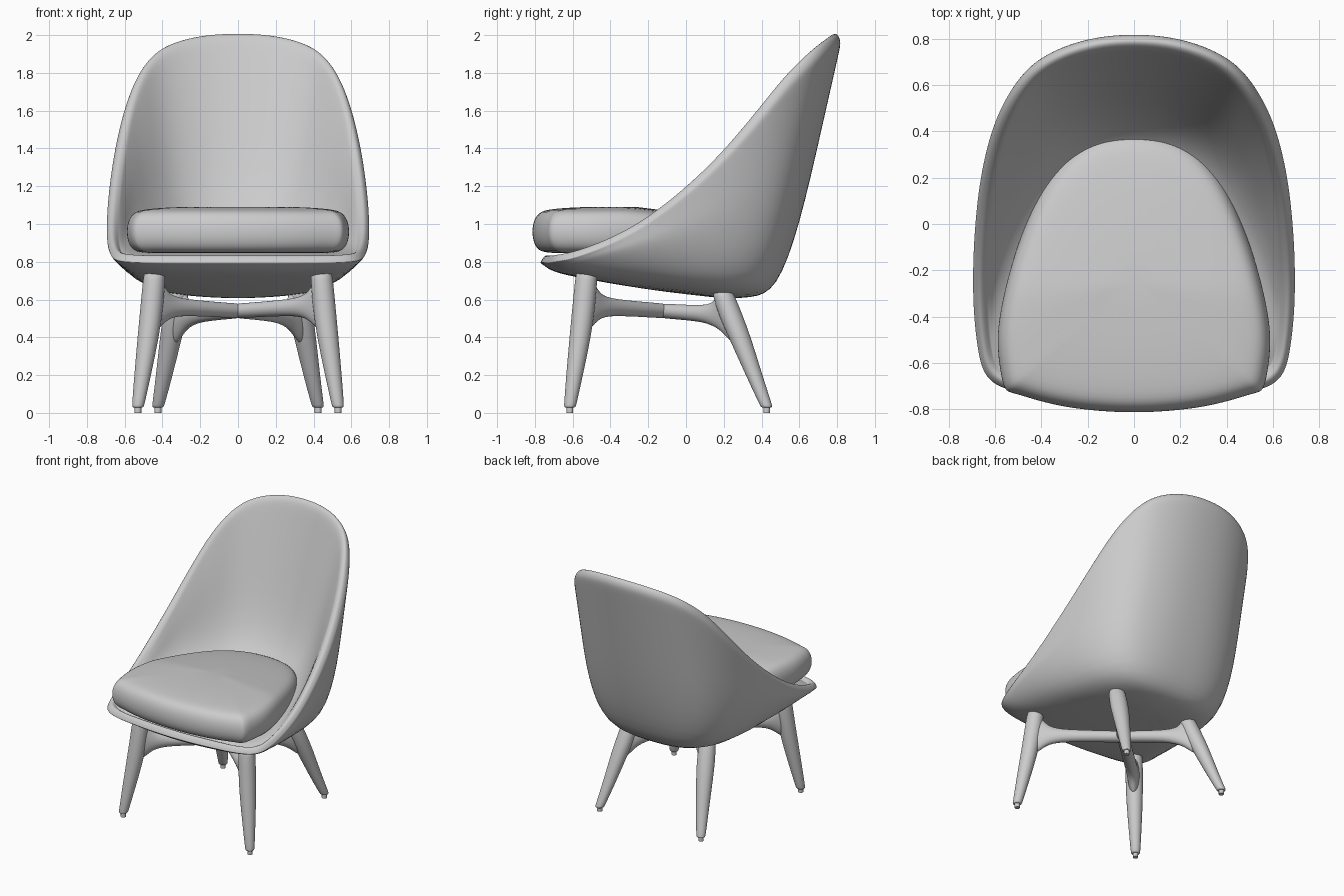
import bpy, bmesh, math
from mathutils import Vector as V

if "Cube" in bpy.data.objects:
    bpy.data.objects.remove(bpy.data.objects["Cube"])


def loft(name, rings, start=None, end=None, levels=2):
    """Skin closed rings; ends close to a pole point or a flat cap."""
    bm = bmesh.new()
    vs = [[bm.verts.new(p) for p in r] for r in rings]
    n = len(rings[0])
    for a, b in zip(vs, vs[1:]):
        for i in range(n):
            j = (i + 1) % n
            bm.faces.new((a[i], a[j], b[j], b[i]))
    for ring, pole in ((vs[0], start), (vs[-1], end)):
        if pole is None:
            bm.faces.new(ring)
        else:
            c = bm.verts.new(pole)
            for i in range(n):
                bm.faces.new((ring[i], ring[(i + 1) % n], c))
    bmesh.ops.recalc_face_normals(bm, faces=bm.faces)
    me = bpy.data.meshes.new(name)
    bm.to_mesh(me)
    bm.free()
    for p in me.polygons:
        p.use_smooth = True
    ob = bpy.data.objects.new(name, me)
    bpy.context.collection.objects.link(ob)
    if levels:
        m = ob.modifiers.new("smooth", 'SUBSURF')
        m.levels = m.render_levels = levels
    return ob


def full_loop(half):
    """Mirror a back-to-front half outline and double its points smoothly."""
    h = [V(p) for p in half]
    pts = h + [V((-p.x, p.y, p.z)) for p in h[-2:0:-1]]
    out, n = [], len(pts)
    for i in range(n):
        a, b, c, d = (pts[(i + k) % n] for k in (-1, 0, 1, 2))
        out += [b, (b + c) * 0.5625 - (a + d) * 0.0625]
    return out


def mix(a, b, t):
    return [p.lerp(q, t) for p, q in zip(a, b)]


def lower(loop, dz):
    return [p - V((0, 0, dz)) for p in loop]


# Shell: outlines run from the back centre round to the front centre
rim = full_loop([(0, .825, 2.0), (.22, .80, 1.985), (.425, .71, 1.92), (.55, .555, 1.775),
                 (.628, .365, 1.55), (.678, .10, 1.27), (.697, -.25, 1.00), (.675, -.55, .865),
                 (.605, -.70, .83), (.35, -.75, .825), (0, -.775, .825)])
belly = full_loop([(0, .605, 1.0), (.2, .592, 1.0), (.385, .54, 1.0), (.51, .45, .98),
                   (.60, .28, .95), (.66, .06, .92), (.692, -.25, .87), (.655, -.52, .805),
                   (.58, -.64, .77), (.34, -.69, .755), (0, -.72, .755)])
under = full_loop([(0, .48, .64), (.19, .47, .64), (.35, .43, .645), (.46, .34, .65),
                   (.53, .19, .655), (.565, -.03, .67), (.58, -.28, .70), (.555, -.47, .72),
                   (.48, -.57, .73), (.28, -.61, .725), (0, -.63, .725)])
inside = full_loop([(0, .45, 1.0), (.17, .43, 1.0), (.315, .355, 1.0), (.42, .23, .99),
                    (.49, .09, .97), (.55, -.08, .94), (.59, -.30, .90), (.585, -.50, .86),
                    (.52, -.60, .84), (.3, -.65, .84), (0, -.67, .84)])
base = V((0, .2, .605))
floor = V((0, -.12, .86))
lip = []
for p in rim:
    d = V((-p.x, -.05 - p.y, 0)).normalized()
    lip.append(p + d * .065 + V((0, 0, .02)))
bottom = [p.lerp(base, .5) - V((0, 0, .012)) for p in under]
pan = [V((p.x * .6, -.12 + (p.y + .12) * .6, .86)) for p in inside]
outer, inner = lower(rim, .03), lower(lip, .03)
loft("shell", [bottom, under, belly, mix(belly, outer, .5), mix(belly, outer, .94), outer,
               lower(mix(rim, lip, .45), -.012), inner,
               mix(inner, inside, .07), mix(inner, inside, .5), inside, pan], base, floor)

# Seat cushion
outline = full_loop([(0, .40, 0), (.15, .38, 0), (.28, .305, 0), (.385, .175, 0), (.467, 0, 0),
                     (.535, -.2, 0), (.58, -.4, 0), (.588, -.53, 0), (.575, -.64, 0),
                     (.555, -.715, 0), (.50, -.735, 0), (.3, -.79, 0), (0, -.815, 0)])
mid = V((0, -.25, 0))


def layer(s, z):
    out = []
    for p in outline:
        q = mid + (p - mid) * s
        q.z = z - max(0, q.y + .3) * .12
        out.append(q)
    return out


loft("seat_cushion", [layer(s, z) for s, z in (
    (.5, .845), (.86, .845), (.945, .86), (.99, .90), (1.005, .955), (.992, 1.015),
    (.945, 1.06), (.85, 1.08), (.5, 1.092))], (0, -.25, .845), (0, -.25, 1.09))


def ring(c, a, b, n=16):
    return [V(c) + V(a) * math.cos(2 * math.pi * i / n) + V(b) * math.sin(2 * math.pi * i / n)
            for i in range(n)]


# Legs, glides and braces, repeated left and right
hub = V((0, -.12, .54))
LEGS = {
    "front": ([(.44, -.525, .76, .055), (.443, -.527, .72, .06), (.455, -.54, .57, .062),
               (.475, -.56, .40, .058), (.505, -.59, .20, .045), (.527, -.612, .05, .034),
               (.53, -.615, .032, .031), (.53, -.615, .028, .026)], .57, 1.0),
    "rear": ([(.315, .19, .655, .05), (.318, .197, .63, .058), (.333, .235, .52, .065),
              (.355, .285, .40, .06), (.39, .36, .20, .045), (.42, .42, .05, .034),
              (.424, .427, .032, .031), (.424, .427, .028, .026)], .515, 1.12),
}
for side, sx in (("left", -1), ("right", 1)):
    for kind, (path, jz, flare) in LEGS.items():
        loft(f"{kind}_leg_{side}", [ring((x * sx, y, z), (r, 0, 0), (0, r, 0))
                                    for x, y, z, r in path], levels=1)
        fx, fy = path[-1][:2]
        loft(f"{kind}_glide_{side}", [ring((fx * sx, fy, z), (.018, 0, 0), (0, .018, 0))
                                      for z in (0, .04)], levels=0)
        # brace flares along the slope of the leg and ends at the central hub
        j = V((path[2][0] * sx, path[2][1], jz))
        slope = V(((path[1][0] - path[3][0]) * sx, path[1][1] - path[3][1],
                   path[1][2] - path[3][2]))
        slope /= slope.z
        d = (hub - j).normalized()
        w = V((-d.y, d.x, 0)).normalized() * .042
        rings = []
        for t, h in ((0, .15), (.07, .14), (.13, .098), (.19, .07), (.27, .054), (.4, .045),
                     (.7, .041), (1, .04), (1.04, .038)):
            up = slope.lerp(V((0, 0, 1)), min(1, t / .3))
            rings.append(ring(j.lerp(hub, t), w, up * h * (flare if t < .3 else 1)))
        loft(f"{kind}_brace_{side}", rings, levels=1)

# Keep the flat ends of the glides crisp
for ob in bpy.data.objects:
    if "glide" in ob.name:
        for p in ob.data.polygons:
            p.use_smooth = len(p.vertices) == 4
